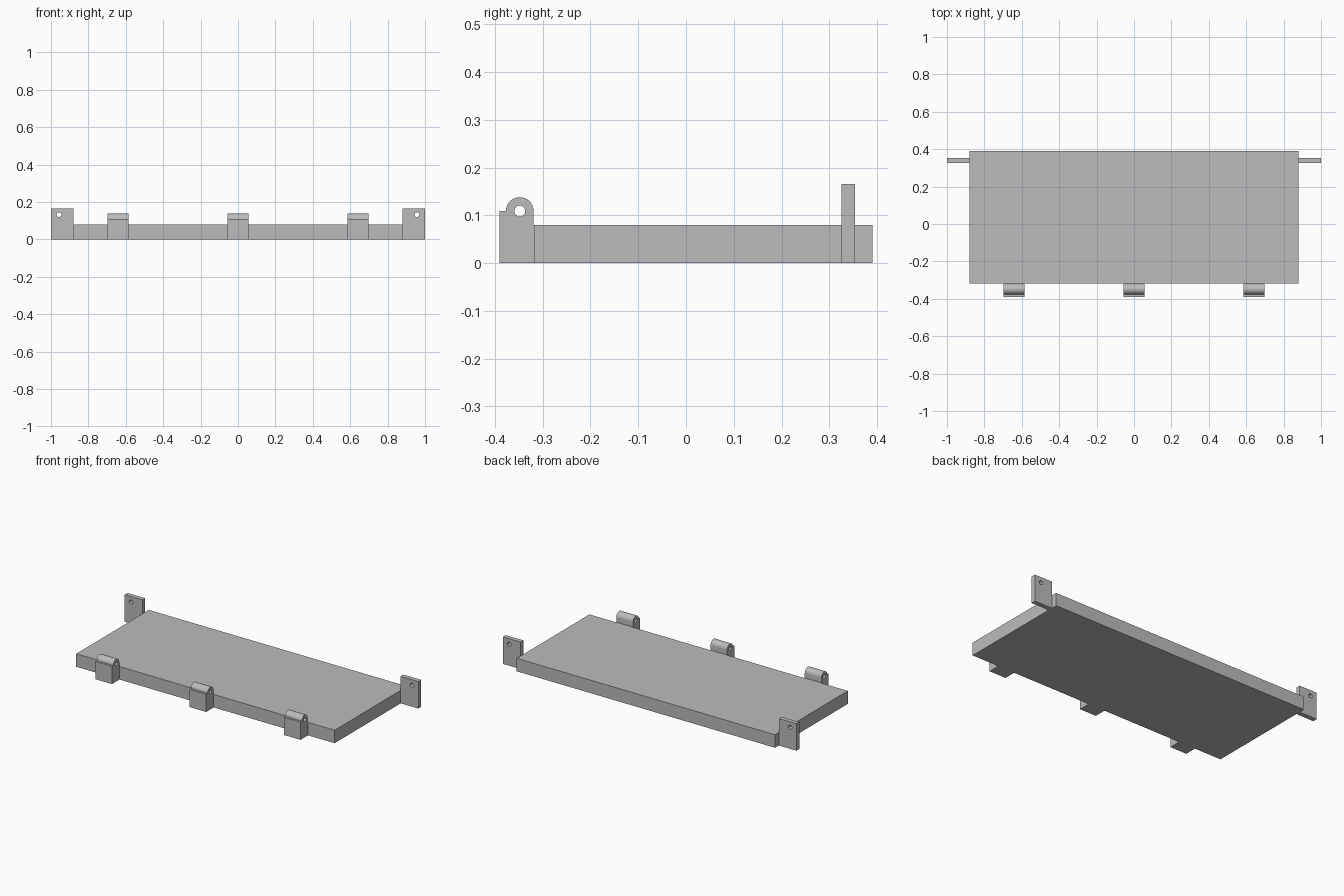
import bpy, bmesh
from math import sin, cos, pi, radians
from mathutils import Vector

cube = bpy.data.objects.get("Cube")
if cube:
    bpy.data.objects.remove(cube, do_unlink=True)

# One plain grey for everything
grey = bpy.data.materials.new("plain_grey")
grey.use_nodes = True
colour = (0.5, 0.5, 0.5, 1)
grey.diffuse_color = colour
grey.node_tree.nodes["Principled BSDF"].inputs["Base Color"].default_value = colour


def arc(cx, cy, r, start, end, n):
    return [(cx + r * cos(start + (end - start) * i / n),
             cy + r * sin(start + (end - start) * i / n)) for i in range(n + 1)]


def extruded(name, loops, place, depth):
    """Fill an outline (later loops are holes), then extrude it along depth."""
    bm = bmesh.new()
    edges = []
    for loop in loops:
        vs = [bm.verts.new(place(*p)) for p in loop]
        edges += [bm.edges.new((a, b)) for a, b in zip(vs, vs[1:] + vs[:1])]
    bmesh.ops.triangle_fill(bm, use_beauty=True, edges=edges)
    ext = bmesh.ops.extrude_face_region(bm, geom=bm.faces[:])
    moved = [g for g in ext["geom"] if isinstance(g, bmesh.types.BMVert)]
    bmesh.ops.translate(bm, verts=moved, vec=Vector(depth))
    bmesh.ops.recalc_face_normals(bm, faces=bm.faces[:])
    mesh = bpy.data.meshes.new(name)
    bm.to_mesh(mesh)
    bm.free()
    mesh.materials.append(grey)
    obj = bpy.data.objects.new(name, mesh)
    bpy.context.collection.objects.link(obj)
    bpy.ops.object.select_all(action="DESELECT")
    obj.select_set(True)
    bpy.context.view_layer.objects.active = obj
    bpy.ops.object.shade_smooth_by_angle(angle=radians(30))
    return obj


# Main slab
half, front, back, top = 0.88, -0.317, 0.39, 0.08
extruded("board", [[(-half, front), (half, front), (half, back), (-half, back)]],
         lambda x, y: (x, y, 0), (0, 0, top))

# Hinge knuckles along the front edge, each with a pin hole
cy, cz, r = -0.348, 0.109, 0.029
width = 0.113
profile = [(-0.39, 0), (front, 0), (front, top), (cy + r, top)]
profile += arc(cy, cz, r, 0, pi, 20) + [(-0.39, cz)]
pin_hole = arc(cy, cz, 0.0115, 0, 2 * pi, 24)[:-1]
for side, x in (("right", -0.642), ("middle", 0), ("left", 0.642)):
    extruded(side + "_hinge", [profile, pin_hole],
             lambda y, z: (x - width / 2, y, z), (width, 0, 0))

# Upright mounting ears at the rear ends, each with a screw hole
for side, s in (("right", -1), ("left", 1)):
    outline = [(s * half, 0), (s, 0), (s, 0.166), (s * half, 0.166)]
    screw_hole = arc(s * 0.957, 0.132, 0.0125, 0, 2 * pi, 24)[:-1]
    extruded(side + "_ear", [outline, screw_hole],
             lambda x, z: (x, 0.326, z), (0, 0.028, 0))
